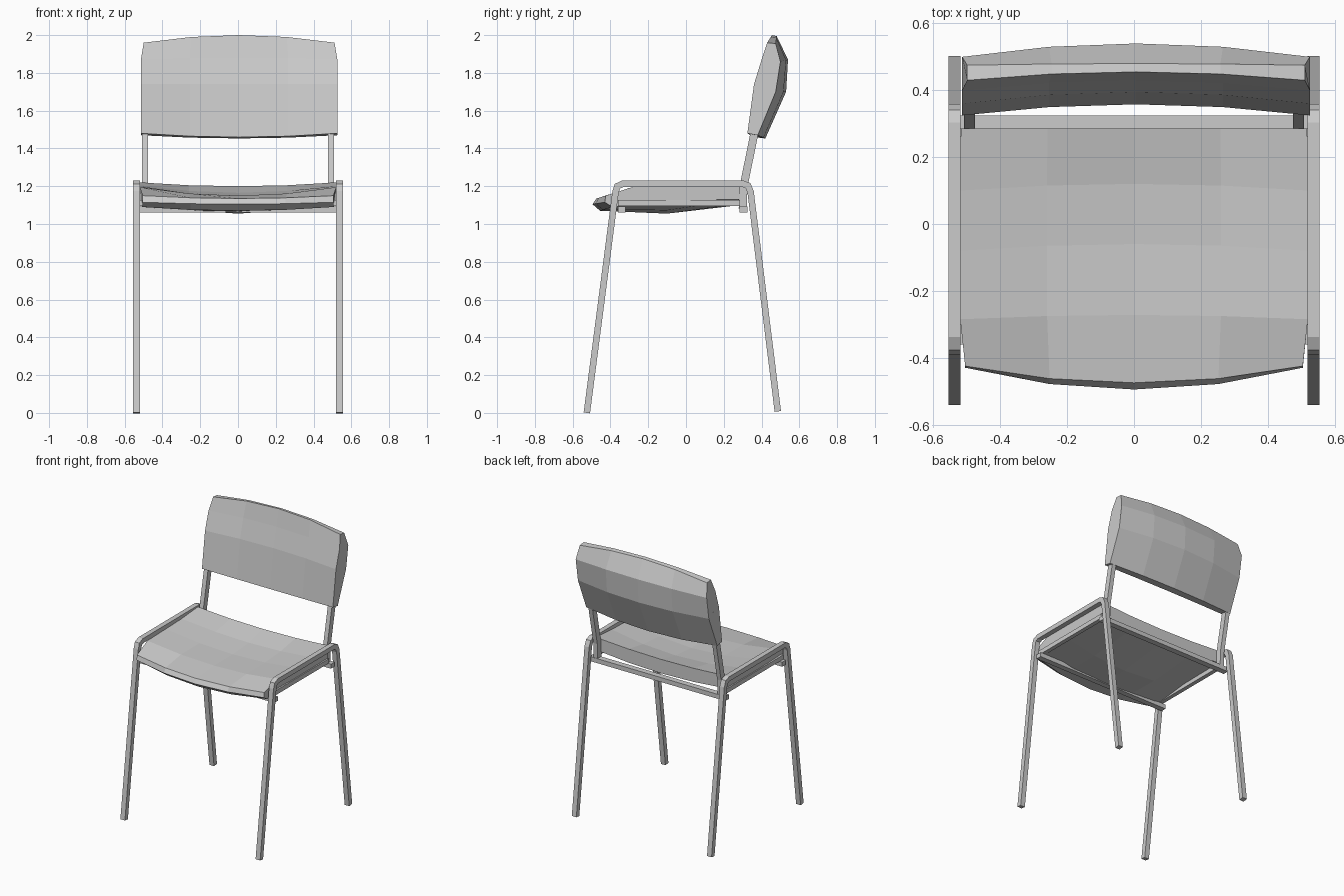
import bpy, bmesh
from mathutils import Vector

if "Cube" in bpy.data.objects:
    bpy.data.objects.remove(bpy.data.objects["Cube"])


def finish(name, bm):
    bmesh.ops.recalc_face_normals(bm, faces=bm.faces)
    mesh = bpy.data.meshes.new(name)
    bm.to_mesh(mesh)
    bm.free()
    ob = bpy.data.objects.new(name, mesh)
    bpy.context.collection.objects.link(ob)
    return ob


def bridge(bm, rings):
    """Join closed rings of vertices and cap both ends."""
    n = len(rings[0])
    for a, b in zip(rings, rings[1:]):
        for i in range(n):
            j = (i + 1) % n
            bm.faces.new((a[i], a[j], b[j], b[i]))
    bm.faces.new(rings[0])
    bm.faces.new(rings[-1][::-1])


def bar(name, path, x, width, depth):
    """Rectangular bar following a (y, z) path, mitred at each bend."""
    pts = [Vector(p) for p in path]
    bm = bmesh.new()
    rings = []
    for i, p in enumerate(pts):
        d0 = (p - pts[max(i - 1, 0)]).normalized()
        d1 = (pts[min(i + 1, len(pts) - 1)] - p).normalized()
        t = (d0 + d1).normalized()
        n = Vector((-t.y, t.x))
        side = d0 if d0.length else d1
        n *= depth / 2 / max(0.5, t.dot(side))
        rings.append([bm.verts.new((x + sx * width / 2, p.x + sn * n.x, p.y + sn * n.y))
                      for sx, sn in ((-1, -1), (1, -1), (1, 1), (-1, 1))])
    bridge(bm, rings)
    return finish(name, bm)


def box(name, lo, hi):
    bm = bmesh.new()
    bmesh.ops.create_cube(bm, size=1)
    for v in bm.verts:
        v.co = Vector([lo[k] + (v.co[k] + 0.5) * (hi[k] - lo[k]) for k in range(3)])
    return finish(name, bm)


def panel(name, profile, x=0.0):
    """Curved pad: each row is half width, side (y, z), middle (y, z)."""
    bm = bmesh.new()
    rings = []
    for u in (-1, -0.5, 0, 0.5, 1):
        t = 1 - u * u
        rings.append([bm.verts.new((x + u * w, sy + (my - sy) * t, sz + (mz - sz) * t))
                      for w, sy, sz, my, mz in profile])
    bridge(bm, rings)
    return finish(name, bm)


# Seat pad, outline running from rear top edge over the front lip
panel("seat", [
    (0.518, 0.285, 1.22, 0.285, 1.20),
    (0.52, 0.10, 1.205, 0.12, 1.165),
    (0.52, -0.08, 1.20, -0.06, 1.15),
    (0.52, -0.285, 1.195, -0.272, 1.15),
    (0.505, -0.425, 1.15, -0.475, 1.135),
    (0.505, -0.43, 1.115, -0.495, 1.105),
    (0.505, -0.39, 1.09, -0.455, 1.07),
    (0.515, -0.10, 1.125, -0.10, 1.055),
    (0.515, 0.285, 1.13, 0.285, 1.10)])

# Backrest pad, outline running up the front and down the back
panel("backrest", [
    (0.52, 0.325, 1.48, 0.358, 1.46),
    (0.52, 0.36, 1.74, 0.395, 1.74),
    (0.52, 0.40, 1.87, 0.43, 1.88),
    (0.505, 0.43, 1.96, 0.455, 2.0),
    (0.505, 0.475, 1.955, 0.48, 1.995),
    (0.52, 0.50, 1.86, 0.54, 1.87),
    (0.52, 0.475, 1.70, 0.53, 1.70),
    (0.52, 0.38, 1.47, 0.42, 1.453)], 0.006)

# Side frames, back posts and under-seat rails
frame = [(-0.525, 0.0), (-0.373, 1.17), (-0.363, 1.20), (-0.335, 1.213),
         (0.30, 1.213), (0.328, 1.203), (0.342, 1.17), (0.486, 0.008)]
post = [(0.30, 1.08), (0.305, 1.20), (0.36, 1.47), (0.43, 1.72)]
for s, label in ((-1, "left"), (1, "right")):
    bar(label + "_leg_frame", frame, s * 0.537, 0.036, 0.034)
    bar(label + "_back_post", post, s * 0.492, 0.032, 0.042)
    x = s * 0.508
    box(label + "_seat_rail", (x - 0.015, -0.36, 1.095), (x + 0.015, 0.285, 1.127))

# Cross bars under the seat
box("front_cross_bar", (-0.54, -0.36, 1.06), (0.54, -0.32, 1.092))
box("rear_cross_bar", (-0.54, 0.283, 1.06), (0.54, 0.325, 1.092))
